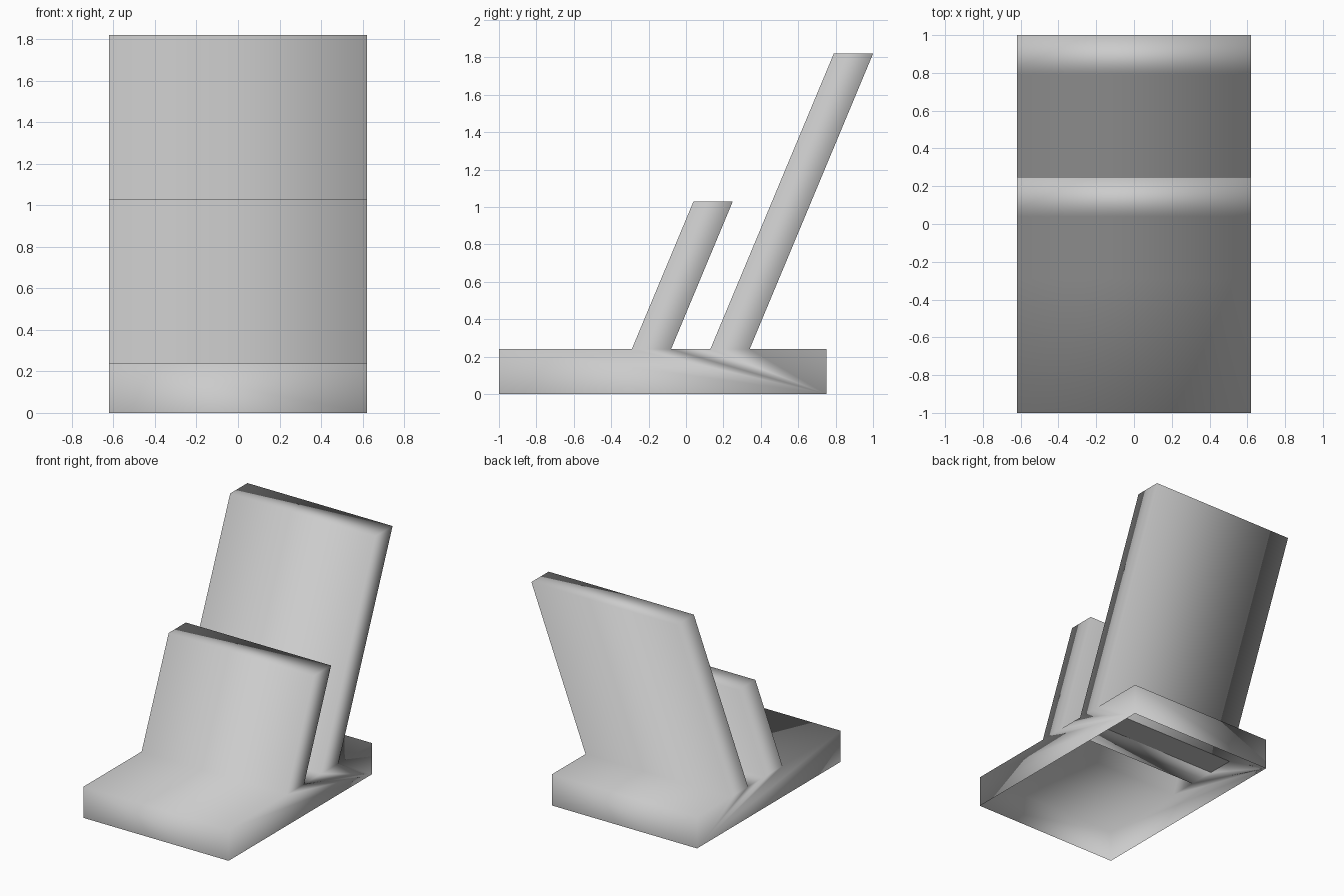
import bpy
import bmesh

cube = bpy.data.objects.get("Cube")
if cube:
    bpy.data.objects.remove(cube, do_unlink=True)

HALF_W = 0.62
BASE_TOP = 0.24

grey = bpy.data.materials.new("plain_grey")
grey.use_nodes = True
colour = (0.6, 0.6, 0.6, 1)
grey.diffuse_color = colour
grey.node_tree.nodes["Principled BSDF"].inputs["Base Color"].default_value = colour


def add_object(name, bm):
    mesh = bpy.data.meshes.new(name)
    bm.to_mesh(mesh)
    bm.free()
    mesh.materials.append(grey)
    mesh.shade_smooth()
    obj = bpy.data.objects.new(name, mesh)
    bpy.context.collection.objects.link(obj)
    return obj


def leaning_plate(front, thickness, top_front, top):
    """Side outline of a backward-leaning plate rising from the base."""
    return [(front, BASE_TOP), (top_front, top),
            (top_front + thickness, top), (front + thickness, BASE_TOP)]


# Side outline: base with a short front plate and a tall back plate
front_plate = leaning_plate(-0.29, 0.21, 0.04, 1.03)
back_plate = leaning_plate(0.13, 0.21, 0.79, 1.82)
outline = ([(-1, 0), (-1, BASE_TOP)] + front_plate + back_plate
           + [(0.75, BASE_TOP), (0.75, 0)])

# Stand: the outline carried across the width, hollow and open underneath
bm = bmesh.new()
right_side = [bm.verts.new((HALF_W, y, z)) for y, z in outline]
left_side = [bm.verts.new((-HALF_W, y, z)) for y, z in outline]
bm.faces.new(right_side)
bm.faces.new(left_side)
for i in range(len(outline) - 1):
    bm.faces.new((right_side[i], right_side[i + 1], left_side[i + 1], left_side[i]))
bmesh.ops.recalc_face_normals(bm, faces=bm.faces)
add_object("phone_stand", bm)

# Floor closing the hollow of the tall plate
bm = bmesh.new()
y_front, y_back = back_plate[0][0], back_plate[-1][0]
corners = [(-HALF_W, y_front), (-HALF_W, y_back), (HALF_W, y_back), (HALF_W, y_front)]
bm.faces.new([bm.verts.new((x, y, BASE_TOP)) for x, y in corners])
add_object("back_plate_floor", bm)
